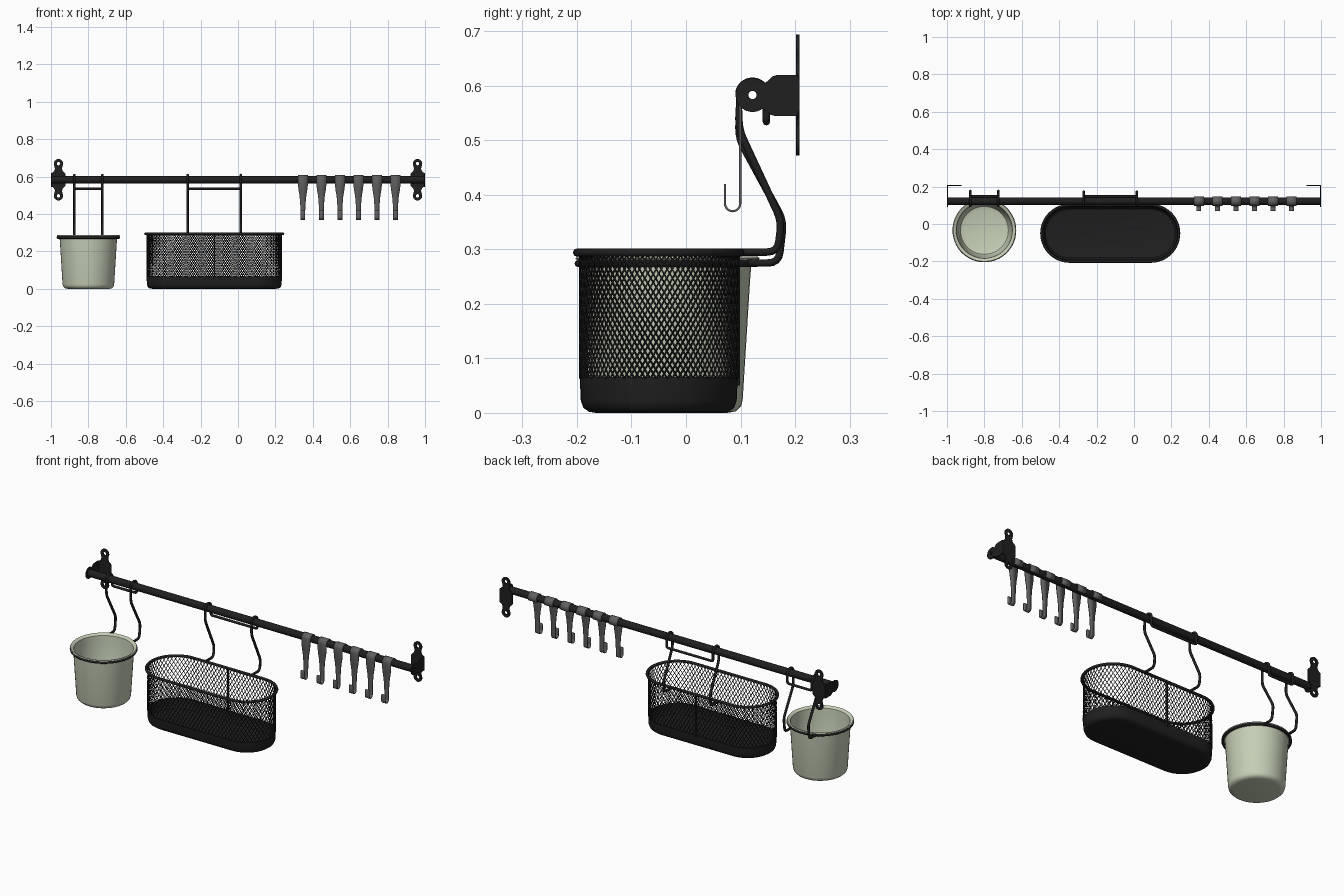
import bpy, bmesh, math
from mathutils import Matrix, Vector

if "Cube" in bpy.data.objects:
    bpy.data.objects.remove(bpy.data.objects["Cube"])

def material(name, col):
    m = bpy.data.materials.new(name)
    m.diffuse_color = (*col, 1)
    m.use_nodes = True
    m.node_tree.nodes["Principled BSDF"].inputs["Base Color"].default_value = m.diffuse_color
    return m

BLACK = material("black_metal", (0.014, 0.014, 0.014))
GREY = material("grey_metal", (0.12, 0.12, 0.12))
GREEN = material("sage_green", (0.56, 0.62, 0.47))

def finish(ob, mat, angle=40):
    bpy.ops.object.select_all(action='DESELECT')
    ob.select_set(True)
    bpy.context.view_layer.objects.active = ob
    if ob.type == 'CURVE':
        bpy.ops.object.convert(target='MESH')
        ob = bpy.context.object
    ob.data.materials.clear()
    ob.data.materials.append(mat)
    bpy.ops.object.shade_smooth_by_angle(angle=math.radians(angle))
    return ob

def new_object(name, data):
    ob = bpy.data.objects.new(name, data)
    bpy.context.collection.objects.link(ob)
    return ob

def mesh_object(name, bm, mat, angle=40):
    bmesh.ops.remove_doubles(bm, verts=bm.verts, dist=1e-5)
    bmesh.ops.recalc_face_normals(bm, faces=bm.faces)
    me = bpy.data.meshes.new(name)
    bm.to_mesh(me)
    bm.free()
    return finish(new_object(name, me), mat, angle)

def splines(name, paths, cyclic=False, dim='3D'):
    cu = bpy.data.curves.new(name, 'CURVE')
    cu.dimensions = dim
    for p in paths:
        sp = cu.splines.new('POLY')
        sp.points.add(len(p) - 1)
        for q, c in zip(sp.points, p):
            q.co = (*c, 1)
        sp.use_cyclic_u = cyclic
    return cu

def tubes(name, paths, r, mat, cyclic=False, res=2):
    cu = splines(name, paths, cyclic)
    cu.bevel_depth, cu.bevel_resolution = r, res
    cu.use_fill_caps = not cyclic
    return finish(new_object(name, cu), mat, 50)

def plate(name, outlines, thick, mat, matrix):
    # flat plate with holes, from 2D outlines
    cu = splines(name, [[(u, v, 0) for u, v in o] for o in outlines], True, '2D')
    cu.fill_mode, cu.extrude = 'BOTH', thick / 2
    ob = new_object(name, cu)
    ob.matrix_world = matrix
    return finish(ob, mat, 30)

def arc(cx, cy, r, a, b, n=16):
    return [(cx + r * math.cos(math.radians(a + (b - a) * i / n)),
             cy + r * math.sin(math.radians(a + (b - a) * i / n))) for i in range(n + 1)]

def stadium(r, half, n=24):
    return arc(half, 0, r, -90, 90, n) + arc(-half, 0, r, 90, 270, n)

def shell(name, prof, half, mat, loc=(0, 0, 0), closed=False):
    # sweep a (radius, height) profile round a stadium or circle
    bm = bmesh.new()
    rings = [[bm.verts.new((x, y, z)) for x, y in stadium(r, half)] for r, z in prof]
    n = len(rings[0])
    pairs = list(zip(rings, rings[1:])) + ([(rings[-1], rings[0])] if closed else [])
    for a, b in pairs:
        for i in range(n):
            j = (i + 1) % n
            if half or (i != n - 1 and i != n // 2 - 1):
                bm.faces.new((a[i], a[j], b[j], b[i]))
    bmesh.ops.remove_doubles(bm, verts=bm.verts, dist=1e-5)
    if not closed:
        bmesh.ops.holes_fill(bm, edges=[e for e in bm.edges if e.is_boundary], sides=0)
    ob = mesh_object(name, bm, mat)
    ob.location = loc
    return ob

def rounded(pts, r=0.02):
    # soften the inner corners of a path
    pts = [Vector(p) for p in pts]
    out = [pts[0]]
    for a, b, c in zip(pts, pts[1:], pts[2:]):
        p = b + (a - b).normalized() * min(r, (a - b).length / 2)
        q = b + (c - b).normalized() * min(r, (c - b).length / 2)
        out += [p * (1 - t) ** 2 + b * 2 * t * (1 - t) + q * t * t for t in (0, .25, .5, .75, 1)]
    return out + [pts[-1]]

RY, RZ = 0.122, 0.583

# rail
rail = shell("rail", [(0.0195, -0.997), (0.0195, 0.997), (0.008, 0.997), (0.008, -0.997)], 0, BLACK, (0, RY, RZ), True)
rail.rotation_euler = (0, math.pi / 2, 0)

# end brackets: side plate and wall plate
side = arc(RY, RZ, 0.031, 45, 305, 28) + [(0.148, 0.553), (0.155, 0.547), (0.162, 0.545), (0.205, 0.545),
        (0.205, 0.62), (0.167, 0.62), (0.158, 0.617), (0.15, 0.609)]
hole = arc(RY, RZ, 0.0075, 0, 345, 23)
half_wall = [(0.039, 0.03), (0.034, 0.037), (0.024, 0.045), (0.019, 0.058), (0.021, 0.07)] + arc(0, 0.086, 0.025, -20, 200, 16) \
    + [(-0.021, 0.07), (-0.019, 0.058), (-0.024, 0.045), (-0.034, 0.037), (-0.039, 0.03)]
wall = half_wall + [(-u, -v) for u, v in half_wall]
wall_holes = [arc(0, s * 0.086, 0.009, 0, 345, 23) for s in (1, -1)]
for s, tag in ((-1, "left"), (1, "right")):
    plate(tag + "_bracket_side", [side, hole], 0.005, BLACK,
          Matrix(((0, 0, 1, s * 0.9975), (1, 0, 0, 0), (0, 1, 0, 0), (0, 0, 0, 1))))
    plate(tag + "_bracket_wall", [wall] + wall_holes, 0.006, BLACK,
          Matrix(((1, 0, 0, s * 0.96), (0, 0, -1, 0.205), (0, 1, 0, RZ), (0, 0, 0, 1))))

# wire hangers: up from a ring, over the rail, across behind it
def hanger(name, cx, dx, low):
    yz = low + [(RY - 0.025, RZ)]
    one = [(p.x, p.y) for p in rounded(yz)] + arc(RY, RZ, 0.0255, 180, 0, 14)
    end = [(p.x, p.y, p.z) for p in rounded([(-dx, 0.1475, RZ), (-dx, 0.1475, 0.534), (0, 0.1475, 0.534)], 0.012)]
    left = [(-dx, y, z) for y, z in one] + end[1:]
    path = left + [(-x, y, z) for x, y, z in left[-2::-1]]
    tubes(name, [[(cx + x, y, z) for x, y, z in path]], 0.0068, BLACK)

# basket
BX, BY, HALF, R = -0.127, -0.05, 0.217, 0.144
shell("basket_base", [(0.115, 0), (0.128, 0.002), (0.138, 0.009), (0.143, 0.022), (R + 0.001, 0.066), (R - 0.003, 0.066),
      (0.139, 0.024), (0.13, 0.01), (0.115, 0.006)], HALF, BLACK, (BX, BY, 0))
tubes("basket_rim", [[(BX + x, BY + y, 0.294) for i, (x, y) in enumerate(stadium(0.15, HALF, 28))]], 0.0075, BLACK, True)

P = 2 * math.pi * R + 4 * HALF
def on_wall(s):
    s %= P
    out = []
    for sign in (1, -1):
        if s < math.pi * R:
            a = s / R - math.pi / 2
            return sign * (HALF + R * math.cos(a)), sign * R * math.sin(a)
        s -= math.pi * R
        if s < 2 * HALF:
            return sign * (HALF - s), sign * R
        s -= 2 * HALF
    return HALF, -R

N, K, RUN = 88, 14, 0.138
wires = []
for d in (-1, 1):
    for k in range(N):
        w = []
        for i in range(K + 1):
            x, y = on_wall(k * P / N + d * RUN * i / K)
            w.append((BX + x, BY + y, 0.063 + 0.229 * i / K))
        wires.append(w)
tubes("basket_mesh", wires, 0.0019, BLACK, res=0)
tubes("basket_seam", [[(BX, BY + R, 0.05), (BX, BY + R, 0.292)]], 0.005, BLACK)
hanger("basket_hanger", BX, 0.142, [(0.10, 0.295), (0.168, 0.295), (0.175, 0.352), (0.097, 0.52)])

# pot and its carrying ring
PX, PY = -0.80, -0.034
shell("pot", [(0.11, 0), (0.126, 0.003), (0.135, 0.012), (0.138, 0.024), (0.152, 0.25), (0.154, 0.272), (0.164, 0.279),
      (0.169, 0.283), (0.166, 0.287), (0.158, 0.285), (0.15, 0.278), (0.148, 0.25), (0.134, 0.026),
      (0.128, 0.014), (0.11, 0.008)], 0, GREEN, (PX, PY, 0))
tubes("pot_ring", [[(PX + x, PY + y, 0.274) for x, y in arc(0, 0, 0.164, 0, 353, 51)]], 0.0065, BLACK, True)
hanger("pot_hanger", PX, 0.075, [(0.112, 0.275), (0.17, 0.275), (0.179, 0.352), (0.097, 0.503)])

# small strap hooks
strap = [(y, z, 0.053) for y, z in arc(RY, RZ, 0.0225, -50, 180, 18)]
strap += [(0.0995, 0.55, 0.052), (0.0995, 0.525, 0.046), (0.0995, 0.50, 0.037), (0.0995, 0.47, 0.031), (0.0995, 0.42, 0.025)]
strap += [(y, z, 0.025) for y, z in arc(0.0855, 0.384, 0.014, 0, -180, 12)]
strap += [(0.0715, 0.40, 0.025), (0.0715, 0.415, 0.025), (0.0715, 0.42, 0.02)]
for i in range(6):
    bm = bmesh.new()
    rows = [[bm.verts.new((s * w / 2, y, z)) for s in (-1, 1)] for y, z, w in strap]
    for a, b in zip(rows, rows[1:]):
        bm.faces.new((a[0], a[1], b[1], b[0]))
    hook = mesh_object("hook_%d" % (i + 1), bm, GREY)
    hook.location.x = 0.347 + 0.099 * i
    sol = hook.modifiers.new("thickness", 'SOLIDIFY')
    sol.thickness, sol.offset = 0.004, 0
